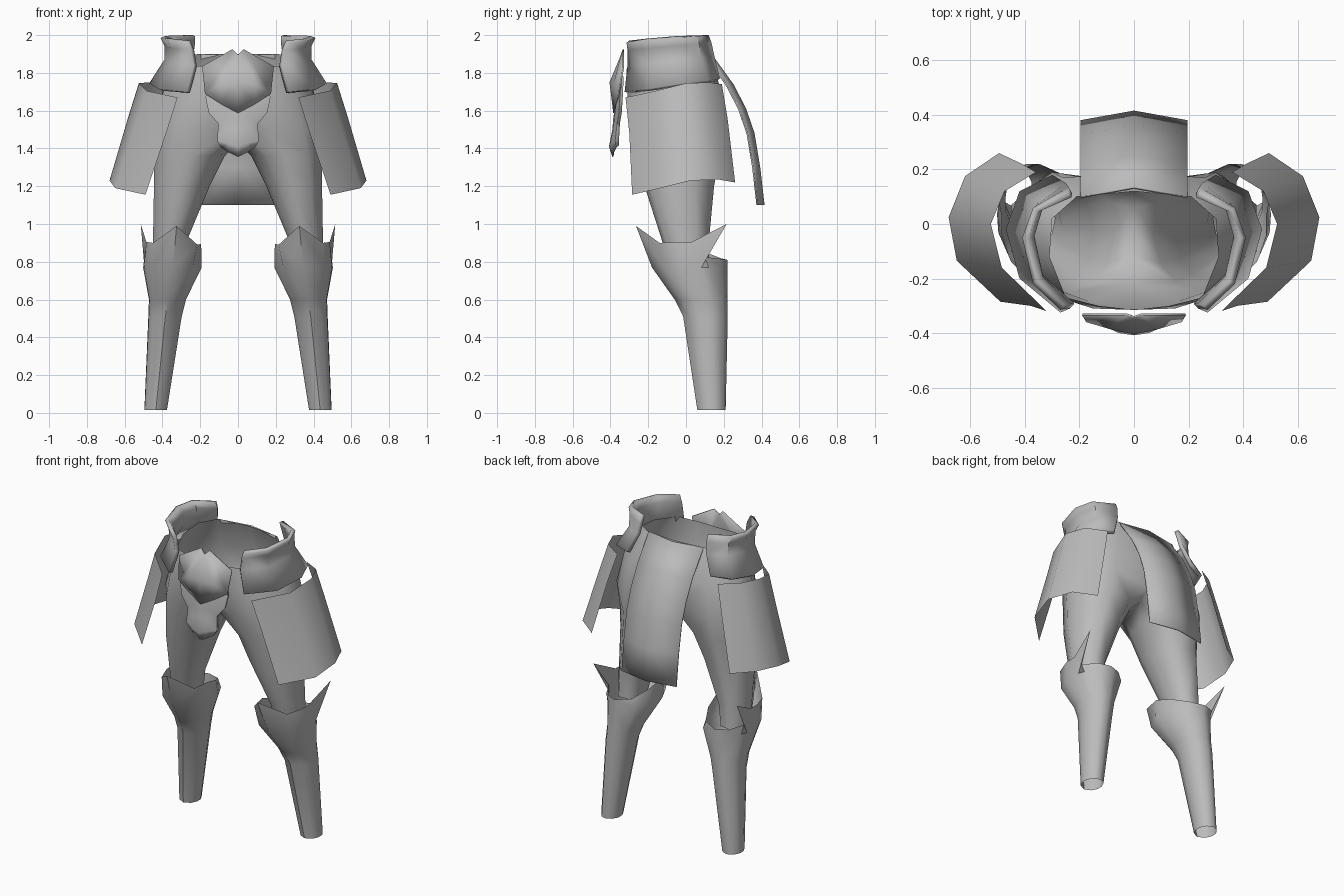
import bpy, bmesh, math

steel = bpy.data.materials.new("steel_grey")
steel.diffuse_color = (0.5, 0.5, 0.5, 1)


def finish(name, bm, thick=0, mirror=True, angle=40, offset=-1):
    bmesh.ops.remove_doubles(bm, verts=bm.verts, dist=0.0005)
    mesh = bpy.data.meshes.new(name)
    bm.to_mesh(mesh)
    bm.free()
    mesh.materials.append(steel)
    ob = bpy.data.objects.new(name, mesh)
    bpy.context.collection.objects.link(ob)
    if mirror:
        m = ob.modifiers.new("mirror", 'MIRROR')
        m.use_clip = True
        m.merge_threshold = 0.001
    if thick:
        s = ob.modifiers.new("thickness", 'SOLIDIFY')
        s.thickness = thick
        s.offset = offset
    bpy.ops.object.select_all(action='DESELECT')
    ob.select_set(True)
    bpy.context.view_layer.objects.active = ob
    bpy.ops.object.shade_smooth_by_angle(angle=math.radians(angle))
    return ob


def loft(bm, rows, closed=False):
    """Bridge rows listed from top to bottom, points running front to outer to back."""
    vs = [[bm.verts.new(p) for p in r] for r in rows]
    for a, b in zip(vs, vs[1:]):
        n = len(a)
        for i in range(n if closed else n - 1):
            j = (i + 1) % n
            bm.faces.new((a[i], b[i], b[j], a[j]))
    return vs


def ring(cx, cy, z, rx, ry, angles):
    return [(cx + rx * math.cos(math.radians(a)), cy + ry * math.sin(math.radians(a)), z)
            for a in angles]


# Trousers: open half torso, then closed leg tubes below the crotch
bm = bmesh.new()
waist = [(0, -.315, 1.82), (.13, -.30, 1.83), (.25, -.27, 1.84), (.31, -.12, 1.86),
         (.30, .02, 1.88), (.21, .10, 1.90), (0, .12, 1.90)]
hips = [(0, -.31, 1.68), (.15, -.31, 1.68), (.30, -.26, 1.68), (.40, -.10, 1.69),
        (.40, .06, 1.70), (.26, .17, 1.70), (0, .19, 1.70)]
seat = [(0, -.22, 1.50), (.16, -.285, 1.50), (.34, -.25, 1.50), (.45, -.10, 1.50),
        (.45, .07, 1.50), (.30, .19, 1.50), (0, .15, 1.50)]
crotch = [(0, .06, 1.45), (0, -.03, 1.43), (0, -.12, 1.45)]
leg_angles = [-125, -95, -55, -15, 25, 70, 120, 150, 180, 210]
loft(bm, [waist, hips, seat])
loft(bm, [seat + crotch,
          ring(.26, -.03, 1.36, .19, .22, leg_angles),
          ring(.30, -.03, 1.20, .15, .19, leg_angles),
          ring(.36, .00, .92, .093, .13, leg_angles),
          ring(.37, .02, .78, .08, .11, leg_angles)], closed=True)
finish("trousers", bm, angle=60)

# Greaves: pointed knee at the front, swept spike on the outer side
bm = bmesh.new()
rim = [(.325, -.265, .99), (.45, -.14, .90), (.485, -.04, .905), (.485, .03, .905),
       (.515, .215, 1.0), (.485, .10, .825), (.44, .19, .815), (.36, .22, .81),
       (.27, .18, .82), (.215, .08, .86), (.195, -.03, .895), (.215, -.14, .89)]
ga = [-90, -45, -15, 5, 18, 30, 60, 90, 130, 165, 195, 228]
loft(bm, [rim,
          ring(.345, .02, .77, .158, .20, ga),
          ring(.372, .08, .60, .10, .14, ga),
          ring(.385, .103, .51, .09, .118, ga),
          ring(.435, .135, .015, .061, .075, ga)], closed=True)
finish("greaves", bm, angle=50)

# Flared hip guards around the waist
bm = bmesh.new()
loft(bm, [
    [(.27, -.315, 1.96), (.37, -.22, 1.97), (.41, -.05, 1.985), (.37, .06, 1.995), (.24, .12, 2.0)],
    [(.25, -.31, 1.92), (.355, -.205, 1.93), (.39, -.045, 1.945), (.355, .07, 1.955), (.24, .135, 1.96)],
    [(.235, -.31, 1.84), (.355, -.20, 1.85), (.39, -.04, 1.87), (.355, .08, 1.88), (.25, .15, 1.89)],
    [(.27, -.325, 1.70), (.42, -.20, 1.715), (.47, -.02, 1.745), (.42, .12, 1.76), (.30, .18, 1.77)]])
finish("hip_guards", bm, thick=.025)

# Thigh plates hanging from the hip guards
bm = bmesh.new()
loft(bm, [
    [(.32, -.32, 1.67), (.485, -.16, 1.705), (.525, 0, 1.745), (.475, .12, 1.75), (.36, .19, 1.74)],
    [(.38, -.30, 1.48), (.54, -.15, 1.53), (.58, .01, 1.57), (.525, .14, 1.575), (.41, .22, 1.56)],
    [(.49, -.285, 1.155), (.65, -.135, 1.19), (.68, .025, 1.23), (.62, .175, 1.235), (.495, .26, 1.22)]])
finish("thigh_plates", bm)

# Rear cloth panel with a centre ridge
bm = bmesh.new()
drape = [(.13, 1.895), (.245, 1.735), (.31, 1.61), (.355, 1.48), (.385, 1.30), (.408, 1.10)]
loft(bm, [[(0, y, z), (.195, y - .035, z)] for y, z in drape])
finish("rear_panel", bm, thick=.008)

# Upper groin plate with a notched top
bm = bmesh.new()
loft(bm, [
    [(0, -.345, 1.895), (.03, -.335, 1.925), (.19, -.335, 1.835)],
    [(0, -.405, 1.75), (.09, -.385, 1.74), (.175, -.36, 1.69)],
    [(0, -.385, 1.587), (.09, -.372, 1.635), (.175, -.36, 1.69)]])
finish("upper_groin_plate", bm, thick=.008)

# Lower groin plate: rounded tapering cup
bm = bmesh.new()
loft(bm, [
    [(0, -.365, 1.72), (.09, -.36, 1.73), (.14, -.335, 1.78), (.14, -.33, 1.78)],
    [(0, -.375, 1.63), (.09, -.37, 1.64), (.172, -.35, 1.67), (.17, -.335, 1.67)],
    [(0, -.385, 1.56), (.08, -.38, 1.56), (.155, -.355, 1.59), (.152, -.34, 1.59)],
    [(0, -.39, 1.50), (.06, -.385, 1.50), (.105, -.365, 1.53), (.103, -.35, 1.53)],
    [(0, -.408, 1.41), (.055, -.40, 1.43), (.11, -.375, 1.44), (.108, -.355, 1.44)],
    [(0, -.39, 1.355), (.05, -.385, 1.38), (.09, -.37, 1.405), (.09, -.355, 1.415)]])
finish("lower_groin_plate", bm, thick=.006)
